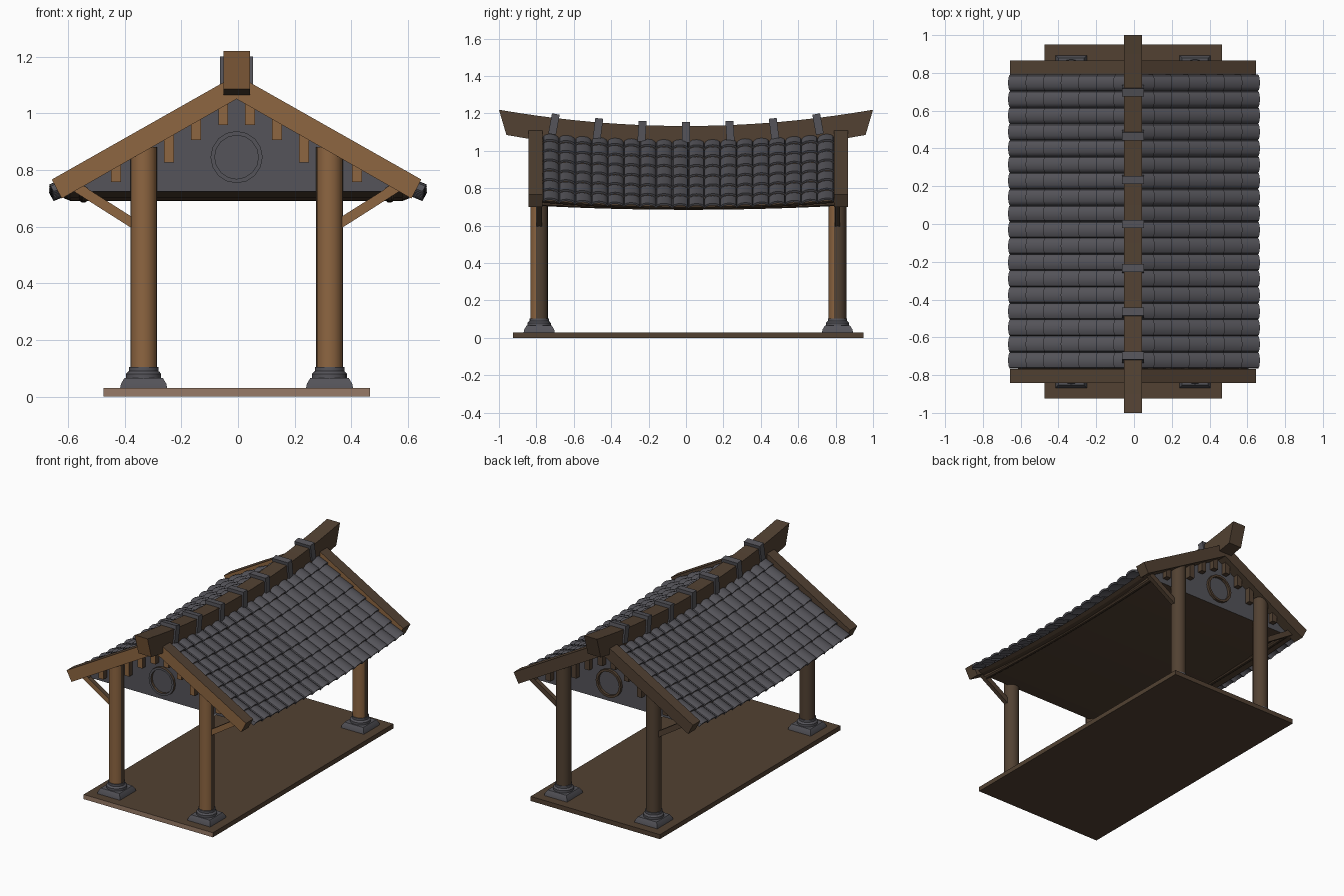
import bpy, bmesh, math
from mathutils import Vector

if "Cube" in bpy.data.objects:
    bpy.data.objects.remove(bpy.data.objects["Cube"])

CX, CY = -0.005, 0.0125          # true centre line of the timber frame
SLOPE = 0.563


def material(name, rgb):
    m = bpy.data.materials.new(name)
    m.diffuse_color = (*rgb, 1)
    m.use_nodes = True
    m.node_tree.nodes["Principled BSDF"].inputs["Base Color"].default_value = m.diffuse_color
    return m


BROWN = material("dark_wood", (0.084, 0.053, 0.032))
ORANGE = material("warm_wood", (0.27, 0.132, 0.053))
GREY = material("slate_grey", (0.089, 0.087, 0.1))
PALE = material("pale_wood", (0.31, 0.195, 0.135))


def loft(bm, rings, closed=False):
    """Skin a list of equal-length point rings; cap the ends unless closed."""
    vs = [[bm.verts.new(p) for p in r] for r in rings]
    n, k = len(rings[0]), len(rings)
    new = []
    for i in range(k if closed else k - 1):
        a, b = vs[i], vs[(i + 1) % k]
        for j in range(n):
            new.append(bm.faces.new((a[j], a[(j + 1) % n], b[(j + 1) % n], b[j])))
    if not closed:
        new += [bm.faces.new(vs[0]), bm.faces.new(vs[-1])]
    bmesh.ops.recalc_face_normals(bm, faces=new)


def finish(bm, name, mat, front=None, back=None, smooth=True):
    """Make the object; faces pointing to -y / +y can take another colour."""
    me = bpy.data.meshes.new(name)
    bm.to_mesh(me)
    bm.free()
    for m in (mat, front or mat, back or mat):
        me.materials.append(m)
    for p in me.polygons:
        p.material_index = 1 if p.normal.y < -0.4 else 2 if p.normal.y > 0.7 else 0
    if smooth:
        me.shade_smooth()
        me.set_sharp_from_angle(angle=math.radians(35))
    ob = bpy.data.objects.new(name, me)
    bpy.context.scene.collection.objects.link(ob)
    return ob


def solid(name, rings, mat, front=None, back=None, closed=False, smooth=True):
    bm = bmesh.new()
    loft(bm, rings, closed)
    return finish(bm, name, mat, front, back, smooth)


def circle(x, y, z, r, n=16):
    return [(x + r * math.cos(2 * math.pi * i / n), y + r * math.sin(2 * math.pi * i / n), z)
            for i in range(n)]


def square(x, y, z, h):
    return [(x - h, y - h, z), (x + h, y - h, z), (x + h, y + h, z), (x - h, y + h, z)]


def extrude_y(profile, ys, dz=lambda y: 0):
    return [[(CX + x, CY + y, z + dz(y)) for x, z in profile] for y in ys]


def sag(y):
    return 0.035 * ((y / 0.8) ** 2 - 1)


def span(a, b, n):
    return [a + (b - a) * i / n for i in range(n + 1)]


# floor slab
solid("floor_slab", extrude_y([(-0.47, 0), (0.47, 0), (0.47, 0.03), (-0.47, 0.03)],
                              (-0.9375, 0.9375)), BROWN, PALE, smooth=False)

# posts on stone feet, with braces
for sx, side in ((-1, "left"), (1, "right")):
    for sy, end in ((-1, "front"), (1, "back")):
        tag = end + "_" + side
        x, y = CX + sx * 0.328, CY + sy * 0.7975
        solid("post_" + tag, [circle(x, y, 0.09, 0.047), circle(x, y, 0.88, 0.047)],
              BROWN, ORANGE)
        bm = bmesh.new()
        loft(bm, [square(x, y, 0.03, 0.083), square(x, y, 0.045, 0.08),
                  square(x, y, 0.065, 0.068)])
        loft(bm, [circle(x, y, z, r) for z, r in
                  ((0.06, 0.062), (0.08, 0.062), (0.087, 0.056), (0.09, 0.052),
                   (0.105, 0.052))])
        finish(bm, "stone_foot_" + tag, GREY)
        a, b = Vector((x + sx * 0.035, y, 0.61)), Vector((x + sx * 0.235, y, 0.737))
        d = (b - a).normalized()
        n = Vector((-d.z, 0, d.x)) * 0.017
        w = Vector((0, 0.014, 0))
        solid("brace_" + tag, [[p + n + w, p + n - w, p - n - w, p - n + w] for p in (a, b)],
              BROWN, ORANGE, smooth=False)

# roof core: brown body with grey gable panels
core = [(-0.585, 0.725), (0.585, 0.725), (0.61, 0.735), (0, 1.075), (-0.61, 0.735)]
solid("roof_core", extrude_y(core, span(-0.785, 0.785, 16), sag), BROWN, GREY, GREY,
      smooth=False)

# eave purlins
for sx, side in ((-1, "left"), (1, "right")):
    prof = [(sx * 0.54 + 0.019 * math.cos(a * math.pi / 5),
             0.724 + 0.019 * math.sin(a * math.pi / 5)) for a in range(10)]
    solid("eave_purlin_" + side,
          extrude_y(prof, span(-0.81, 0.81, 16), lambda y: 0.6 * sag(y)), BROWN)

# gable boards, gable pegs and round gable ring
chevron = [(-0.652, 0.766), (-0.617, 0.699), (0, 1.05), (0.617, 0.699), (0.652, 0.766),
           (0, 1.135)]
for sy, end in ((-1, "front"), (1, "back")):
    solid("gable_board_" + end, extrude_y(chevron, (sy * 0.779, sy * 0.854)),
          BROWN, ORANGE, smooth=False)
    bm = bmesh.new()
    for off, bottom in ((0.047, 0.958), (0.143, 0.905), (0.238, 0.826), (0.425, 0.757)):
        for sx in (-1, 1):
            x, top = sx * off, 1.08 - SLOPE * off
            loft(bm, extrude_y([(x - 0.0175, bottom), (x + 0.0175, bottom),
                                (x + 0.0175, top), (x - 0.0175, top)],
                               (sy * 0.775, sy * 0.82)))
    finish(bm, "gable_pegs_" + end, BROWN, ORANGE, smooth=False)
    rings = []
    for i in range(16):
        c, s = math.cos(i * math.pi / 8), math.sin(i * math.pi / 8)
        rings.append([(CX + r * c, CY + sy * y, 0.845 + r * s)
                      for r, y in ((0.077, 0.78), (0.077, 0.802), (0.092, 0.802), (0.092, 0.78))])
    solid("gable_ring_" + end, rings, BROWN, GREY, closed=True, smooth=False)

# arched roof tiles, lapped in courses down each slope
ROWS, COLS, SEG, HALF = 7, 18, 6, 0.778
ang = math.atan(SLOPE)
down, up = (math.cos(ang), -math.sin(ang)), (math.sin(ang), math.cos(ang))
length = 0.65 / math.cos(ang)
pitch, width = length / ROWS, 2 * HALF / COLS
for sx, side in ((-1, "left"), (1, "right")):
    bm = bmesh.new()
    for r in range(ROWS):
        for c in range(COLS):
            yc = -HALF + (c + 0.5) * width
            rings = []
            for u, lift in ((r * pitch, 0.0), ((r + 1) * pitch, 0.013)):
                outer, inner = [], []
                for i in range(SEG + 1):
                    t = math.pi * i / SEG
                    y = yc - 0.5 * width * math.cos(t)
                    for lst, w in ((outer, lift + 0.021 * math.sin(t)),
                                   (inner, lift + 0.021 * math.sin(t) - 0.012)):
                        lst.append((sx * (u * down[0] + w * up[0]), CY + y,
                                    1.09 + u * down[1] + w * up[1] + sag(y)))
                rings.append(outer + inner[::-1])
            loft(bm, rings)
    finish(bm, "roof_tiles_" + side, GREY)

# curved ridge beam
rings = []
for y in span(-1, 1, 20):
    top = 1.133 + 0.087 * y * y
    rings.append([(CX - 0.047, y, top), (CX + 0.047, y, top),
                  (CX + 0.047, y * 0.96, top - 0.135), (CX - 0.047, y * 0.96, top - 0.135)])
solid("ridge_beam", rings, BROWN, ORANGE, smooth=False)

# clamps over the ridge, leaning with its curve
bm = bmesh.new()
for k in range(-3, 4):
    y = k * 0.232
    top = 1.133 + 0.087 * y * y + 0.022
    a = 0.26 * y
    v, n = Vector((0, math.cos(a), math.sin(a))), Vector((0, -math.sin(a), math.cos(a)))
    o = Vector((CX, y, top))
    loft(bm, [[o + Vector((sx * 0.058, 0, 0)) + v * (sv * 0.021) - n * h
               for sx, sv in ((-1, -1), (1, -1), (1, 1), (-1, 1))] for h in (0, 0.11)])
finish(bm, "ridge_clamps", GREY, smooth=False)
